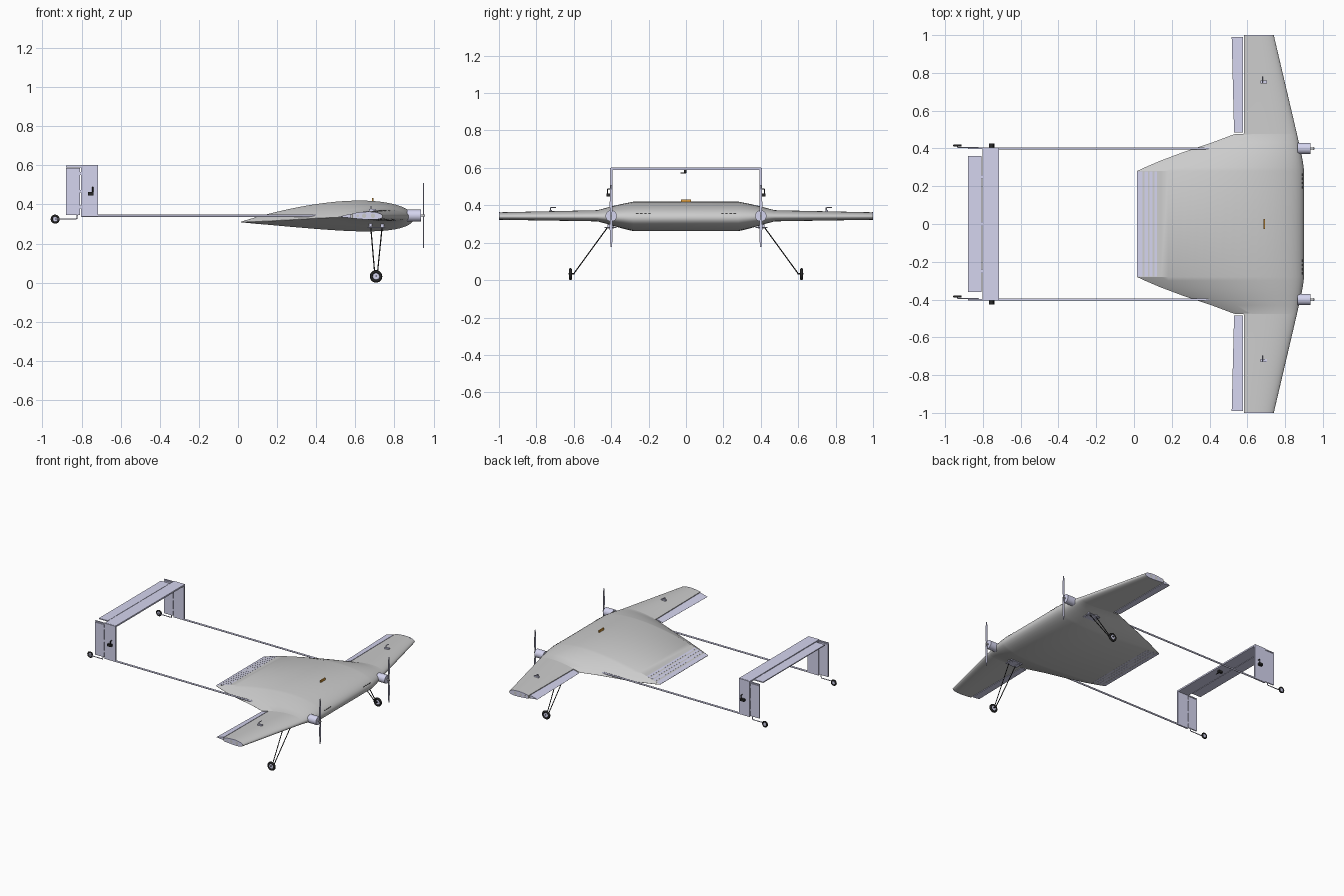
import bpy, bmesh, math
from mathutils import Vector, Matrix

if "Cube" in bpy.data.objects:
    bpy.data.objects.remove(bpy.data.objects["Cube"])


def material(name, rgb):
    m = bpy.data.materials.new(name)
    m.diffuse_color = (*rgb, 1)
    m.use_nodes = True
    m.node_tree.nodes["Principled BSDF"].inputs["Base Color"].default_value = m.diffuse_color
    return m


LILAC = material("lilac", (0.66, 0.66, 0.86))
BLACK = material("black", (0.02, 0.02, 0.02))
ORANGE = material("orange", (0.75, 0.35, 0.05))


def finish(name, bm, mat=None, smooth=True):
    bmesh.ops.recalc_face_normals(bm, faces=bm.faces[:])
    me = bpy.data.meshes.new(name)
    bm.to_mesh(me)
    bm.free()
    ob = bpy.data.objects.new(name, me)
    bpy.context.collection.objects.link(ob)
    if mat:
        me.materials.append(mat)
    if smooth:
        bpy.ops.object.select_all(action='DESELECT')
        ob.select_set(True)
        bpy.context.view_layer.objects.active = ob
        bpy.ops.object.shade_smooth_by_angle(angle=math.radians(25))
    return ob


def box(name, x, y, z, mat=None):
    # box from (min, max) pairs
    bm = bmesh.new()
    size = Matrix.Diagonal((x[1] - x[0], y[1] - y[0], z[1] - z[0], 1))
    mid = Vector((sum(x), sum(y), sum(z))) / 2
    bmesh.ops.create_cube(bm, size=1, matrix=Matrix.Translation(mid) @ size)
    return finish(name, bm, mat, False)


def tube(name, points, r, mat=None, seg=12, r2=None):
    # straight rods joining consecutive points
    bm = bmesh.new()
    for p, q in zip(points, points[1:]):
        p, q = Vector(p), Vector(q)
        rot = (q - p).to_track_quat('Z', 'Y').to_matrix().to_4x4()
        bmesh.ops.create_cone(bm, cap_ends=True, segments=seg, radius1=r,
                              radius2=r if r2 is None else r2, depth=(q - p).length,
                              matrix=Matrix.Translation((p + q) / 2) @ rot)
    return finish(name, bm, mat)


# Planform: y, trailing edge x, leading edge x, trailing z, leading z
PLAN = [(0.0, 0.015, 0.90, 0.310, 0.331), (0.28, 0.015, 0.90, 0.310, 0.331),
        (0.30, 0.058, 0.898, 0.311, 0.332), (0.335, 0.14, 0.893, 0.314, 0.334),
        (0.38, 0.26, 0.885, 0.321, 0.336), (0.43, 0.41, 0.873, 0.330, 0.338),
        (0.475, 0.53, 0.863, 0.335, 0.339), (1.0, 0.517, 0.74, 0.337, 0.339)]


def plan_at(y):
    y = abs(y)
    for a, b in zip(PLAN, PLAN[1:]):
        if y <= b[0]:
            k = (y - a[0]) / (b[0] - a[0])
            return [u + (v - u) * k for u, v in zip(a[1:], b[1:])]
    return list(PLAN[-1][1:])


def foil(y, s, side, off=0.0):
    te, le, zt, zl = plan_at(y)
    c = le - te
    th = 5 * 0.178 * (0.2969 * math.sqrt(s) - 0.126 * s - 0.3516 * s * s
                      + 0.2843 * s ** 3 - 0.1026 * s ** 4)
    z = zl + (zt - zl) * s + c * (0.088 * s * (1 - s) + side * th) + side * off
    return Vector((le - c * s, y, z))


def chord_pos(y, x):
    te, le = plan_at(y)[:2]
    return min(1, max(0, (le - x) / (le - te)))


def loft(name, stations, mat=None, n=28, off=0.0):
    # stations: (y, front chord fraction, rear chord fraction)
    bm = bmesh.new()
    rings = []
    for y, a, b in stations:
        f = [a + (b - a) * (1 - math.cos(math.pi * i / n)) / 2 for i in range(n + 1)]
        pts = [foil(y, s, 1, off) for s in reversed(f)] + [foil(y, s, -1, off) for s in f]
        rings.append([bm.verts.new(p) for p in pts])
    for r, q in zip(rings, rings[1:]):
        for i in range(len(r)):
            j = (i + 1) % len(r)
            bm.faces.new((r[i], r[j], q[j], q[i]))
    bm.faces.new(rings[0])
    bm.faces.new(rings[-1])
    bmesh.ops.remove_doubles(bm, verts=bm.verts[:], dist=1e-5)
    return finish(name, bm, mat)


# Lifting body blended into the outer wings, cut back at the ailerons
HINGE = 0.582
half = [(p[0], 0, 1) for p in PLAN[1:-1]]
half += [(y, 0, chord_pos(y, HINGE)) for y in (0.478, 0.65, 0.82, 1.0)]
loft("wing_body", [(-y, a, b) for y, a, b in reversed(half)] + half)

# Lilac bands at the trailing edge of the body
for i, (x0, x1) in enumerate([(0.016, 0.045), (0.056, 0.074), (0.082, 0.098), (0.108, 0.122)]):
    a, b = chord_pos(0, x1), chord_pos(0, x0)
    loft(f"trailing_band_{i}", [(-0.279, a, b), (0.279, a, b)], LILAC, 3, 0.0006)


def wheel(name, x, y, z, major, minor):
    bpy.ops.mesh.primitive_torus_add(location=(x, y, z), rotation=(math.pi / 2, 0, 0),
                                     major_radius=major, minor_radius=minor,
                                     major_segments=32, minor_segments=12)
    ob = bpy.context.object
    ob.name = name + "_tyre"
    ob.data.materials.append(BLACK)
    bpy.ops.object.shade_smooth_by_angle()
    w = minor * 0.6
    tube(name + "_hub", [(x, y - w, z), (x, y + w, z)], major - minor * 0.6, LILAC, 24)


for s, side in ((-1, "right"), (1, "left")):
    def span(a, b):
        return tuple(sorted((s * a, s * b)))

    # Aileron and wing tip rib
    loft(f"{side}_aileron", [(s * y, chord_pos(y, 0.577), 1) for y in (0.485, 0.99)], LILAC, 6)
    loft(f"{side}_tip_rib", [(s * y, 0.03, chord_pos(1, 0.59)) for y in (0.995, 1.0003)],
         LILAC, 16, 0.0004)
    for i, (x, r) in enumerate([(0.612, 0.007), (0.645, 0.011), (0.69, 0.011)]):
        tube(f"{side}_tip_hole_{i}", [(x, s * 0.998, 0.342), (x, s * 1.0006, 0.342)], r, None, 20)

    # Aileron servo with its arm
    y = 0.745 if s > 0 else -0.73
    box(f"{side}_aileron_servo", (0.67, 0.705), (y, y + 0.014), (0.35, 0.376), LILAC)
    tube(f"{side}_aileron_arm", [(0.68, y + 0.005, 0.365), (0.68, y + 0.005, 0.389),
                                 (0.68, y + 0.035, 0.389)], 0.003, LILAC)

    # Tail boom, motor, shaft and propeller
    yb = s * 0.4
    tube(f"{side}_boom", [(-0.80, yb, 0.342), (0.86, yb, 0.342)], 0.006, LILAC, 16)
    tube(f"{side}_motor", [(0.865, yb, 0.343), (0.935, yb, 0.343)], 0.030, LILAC, 32)
    tube(f"{side}_shaft", [(0.93, yb, 0.343), (0.956, yb, 0.343)], 0.005, None, 12)
    bm = bmesh.new()
    outline = [(-0.004, 0), (-0.008, 0.05), (-0.007, 0.13), (-0.003, 0.166),
               (0.003, 0.166), (0.007, 0.13), (0.008, 0.05), (0.004, 0)]
    for d in (1, -1):
        face = bm.faces.new([bm.verts.new((0.947, yb + d * u, 0.343 + d * v)) for u, v in outline])
        ext = bmesh.ops.extrude_face_region(bm, geom=[face])["geom"]
        bmesh.ops.translate(bm, vec=(0.004, 0, 0),
                            verts=[g for g in ext if isinstance(g, bmesh.types.BMVert)])
    finish(f"{side}_propeller", bm, LILAC, False)

    # Main landing gear
    for i, x in enumerate((0.678, 0.738)):
        foot = 0.70 if i == 0 else 0.712
        tube(f"{side}_gear_leg_{i}", [(x, s * 0.41, 0.295), (foot, s * 0.598, 0.037)], 0.003, BLACK, 8)
        box(f"{side}_gear_bracket_{i}", (x - 0.008, x + 0.008), span(0.385, 0.42), (0.276, 0.31), LILAC)
    box(f"{side}_gear_plate", (0.66, 0.755), span(0.372, 0.436), (0.279, 0.284), LILAC)
    tube(f"{side}_axle", [(0.706, s * 0.595, 0.034), (0.706, s * 0.628, 0.034)], 0.004, BLACK, 10)
    wheel(f"{side}_main_wheel", 0.706, s * 0.618, 0.032, 0.0235, 0.0085)

    # Fin, rudder and the hinges between them
    box(f"{side}_fin", (-0.803, -0.715), span(0.394, 0.406), (0.338, 0.60), LILAC)
    box(f"{side}_rudder", (-0.88, -0.808), span(0.396, 0.404), (0.347, 0.587), LILAC)
    for z in (0.38, 0.46, 0.55):
        box(f"{side}_rudder_hinge", (-0.815, -0.795), span(0.398, 0.402), (z, z + 0.015), LILAC)
    box(f"{side}_fin_cap", (-0.88, -0.803), span(0.396, 0.404), (0.590, 0.598), LILAC)

    # Rudder servo
    box(f"{side}_rudder_servo", (-0.768, -0.738), span(0.404, 0.425), (0.447, 0.463), BLACK)
    tube(f"{side}_rudder_arm", [(-0.743, s * 0.42, 0.455), (-0.743, s * 0.42, 0.488),
                                (-0.743, s * 0.404, 0.488)], 0.003, BLACK)

    # Tail wheel on a bent wire
    yw = yb + 0.01
    tube(f"{side}_tail_wire", [(-0.82, yb, 0.36), (-0.825, yw - 0.005, 0.326),
                               (-0.935, yw - 0.005, 0.326), (-0.935, yw + 0.01, 0.326)], 0.003, LILAC, 8)
    wheel(f"{side}_tail_wheel", -0.935, yw + 0.006, 0.325, 0.017, 0.006)

    # Nose vents
    for i in range(4):
        p = foil(s * (0.195 + i * 0.022), 0.012, 1)
        box(f"{side}_nose_vent_{i}", (p.x - 0.004, p.x + 0.002), (p.y - 0.006, p.y + 0.006),
            (p.z - 0.003, p.z + 0.001), BLACK)

# Tailplane, elevator, hinges and elevator servo
box("tailplane", (-0.803, -0.715), (-0.40, 0.40), (0.590, 0.601), LILAC)
box("elevator", (-0.88, -0.808), (-0.36, 0.36), (0.592, 0.599), LILAC)
for y in (-0.25, 0, 0.25):
    box("elevator_hinge", (-0.815, -0.795), (y - 0.01, y + 0.01), (0.594, 0.597), LILAC)
box("elevator_servo", (-0.768, -0.738), (-0.012, 0.004), (0.575, 0.592), BLACK)
tube("elevator_arm", [(-0.743, 0.0, 0.592), (-0.743, 0.0, 0.572), (-0.743, -0.03, 0.572)], 0.003, BLACK)

# Orange marker on the back
box("top_marker", (0.685, 0.694), (-0.027, 0.027), (0.40, 0.432), ORANGE)
